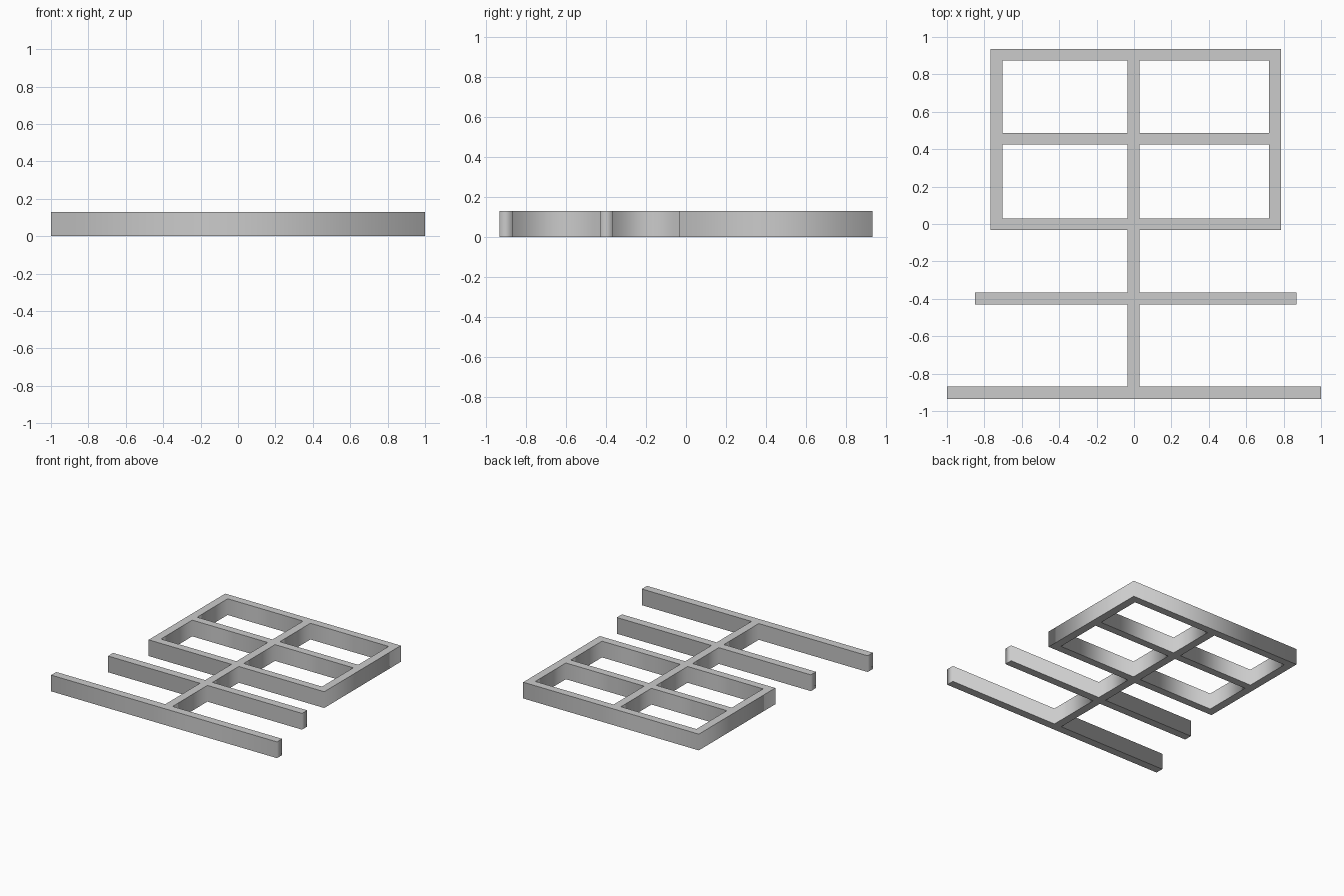
import bpy
import bmesh

cube = bpy.data.objects.get("Cube")
if cube:
    bpy.data.objects.remove(cube, do_unlink=True)

HEIGHT = 0.13
SPINE = (-0.035, 0.03)

# Stacked tiers of the outline, front to back: left, right, front, back
TIERS = [
    (-1.0, 1.0, -0.935, -0.87),      # long front bar
    (*SPINE, -0.87, -0.43),          # spine
    (-0.85, 0.868, -0.43, -0.365),   # middle bar
    (*SPINE, -0.365, -0.033),        # spine
    (-0.768, 0.787, -0.033, 0.935),  # frame
]
# Openings of the frame
COLUMNS = [(-0.703, SPINE[0]), (SPINE[1], 0.723)]
ROWS = [(0.03, 0.425), (0.487, 0.873)]


def add_loop(bm, points):
    verts = [bm.verts.new((x, y, 0)) for x, y in points]
    return [bm.edges.new((a, b)) for a, b in zip(verts, verts[1:] + verts[:1])]


bm = bmesh.new()

# Outer outline: up the right side, down the left
right = [(r, y) for l, r, front, back in TIERS for y in (front, back)]
left = [(l, y) for l, r, front, back in TIERS for y in (front, back)]
edges = add_loop(bm, right + left[::-1])

# Rectangular openings
for x0, x1 in COLUMNS:
    for y0, y1 in ROWS:
        edges += add_loop(bm, [(x0, y0), (x1, y0), (x1, y1), (x0, y1)])

# Fill the flat profile and raise it
bmesh.ops.triangle_fill(bm, edges=edges, use_beauty=True)
result = bmesh.ops.extrude_face_region(bm, geom=bm.faces[:])
raised = [g for g in result["geom"] if isinstance(g, bmesh.types.BMVert)]
bmesh.ops.translate(bm, verts=raised, vec=(0, 0, HEIGHT))
bmesh.ops.recalc_face_normals(bm, faces=bm.faces[:])

# Softly shaded walls, crisp rims around the flat caps
for face in bm.faces:
    face.smooth = abs(face.normal.z) < 0.5
for edge in bm.edges:
    caps = sum(abs(f.normal.z) > 0.5 for f in edge.link_faces)
    edge.smooth = caps != 1

mesh = bpy.data.meshes.new("lattice_frame")
bm.to_mesh(mesh)
bm.free()

# Plain grey finish
grey = bpy.data.materials.new("light_grey")
grey.use_nodes = True
colour = (0.6, 0.6, 0.6, 1)
grey.diffuse_color = colour
grey.node_tree.nodes["Principled BSDF"].inputs["Base Color"].default_value = colour
mesh.materials.append(grey)

frame = bpy.data.objects.new("lattice_frame", mesh)
bpy.context.collection.objects.link(frame)
